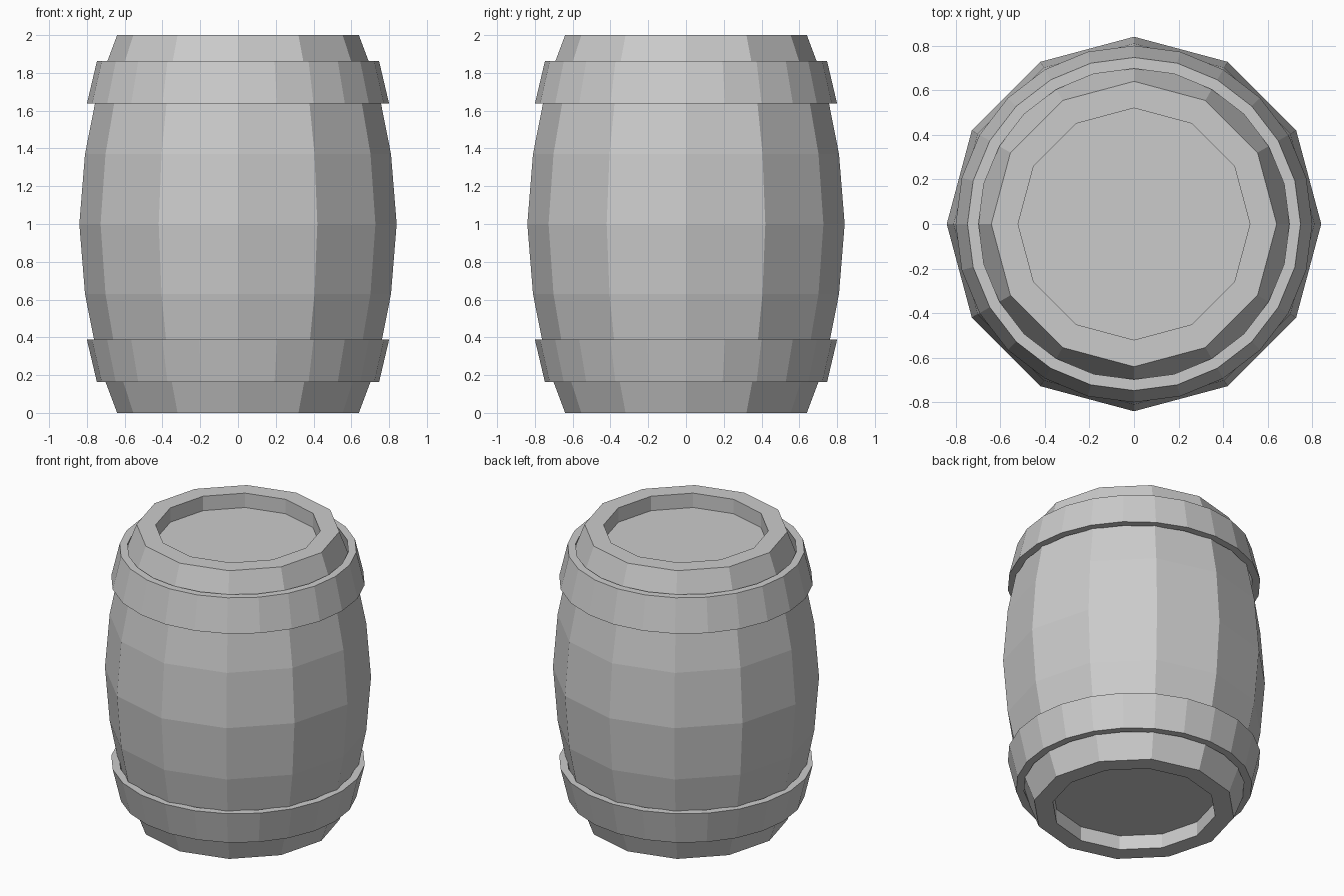
import bpy, bmesh
from math import cos, sin, tau

if "Cube" in bpy.data.objects:
    bpy.data.objects.remove(bpy.data.objects["Cube"])


def lathe(name, profile, sides, closed=False):
    """Revolve (radius, z) points around z; open profiles get flat end caps."""
    bm = bmesh.new()
    rings = [[bm.verts.new((r * cos(tau * i / sides), r * sin(tau * i / sides), z))
              for i in range(sides)] for r, z in profile]
    pairs = list(zip(rings, rings[1:]))
    if closed:
        pairs.append((rings[-1], rings[0]))
    else:
        bm.faces.new(rings[0])
        bm.faces.new(rings[-1])
    for a, b in pairs:
        for i in range(sides):
            j = (i + 1) % sides
            bm.faces.new((a[i], a[j], b[j], b[i]))
    bmesh.ops.recalc_face_normals(bm, faces=bm.faces)
    mesh = bpy.data.meshes.new(name)
    bm.to_mesh(mesh)
    bm.free()
    obj = bpy.data.objects.new(name, mesh)
    bpy.context.collection.objects.link(obj)
    return obj


# Barrel body: recessed end, rim and bulging staves, mirrored about z = 1
lower = [(0.52, 0.10), (0.52, 0.0), (0.64, 0.0), (0.737, 0.26), (0.81, 0.63)]
upper = [(r, 2 - z) for r, z in reversed(lower)]
lathe("barrel_body", lower + [(0.84, 1.0)] + upper, 12)

# Two tapered hoops, wide edge towards the middle
hoop = [(0.747, 0.163), (0.80, 0.388), (0.75, 0.388), (0.697, 0.163)]
lathe("lower_hoop", hoop, 24, closed=True)
lathe("upper_hoop", [(r, 2.025 - z) for r, z in hoop], 24, closed=True)
